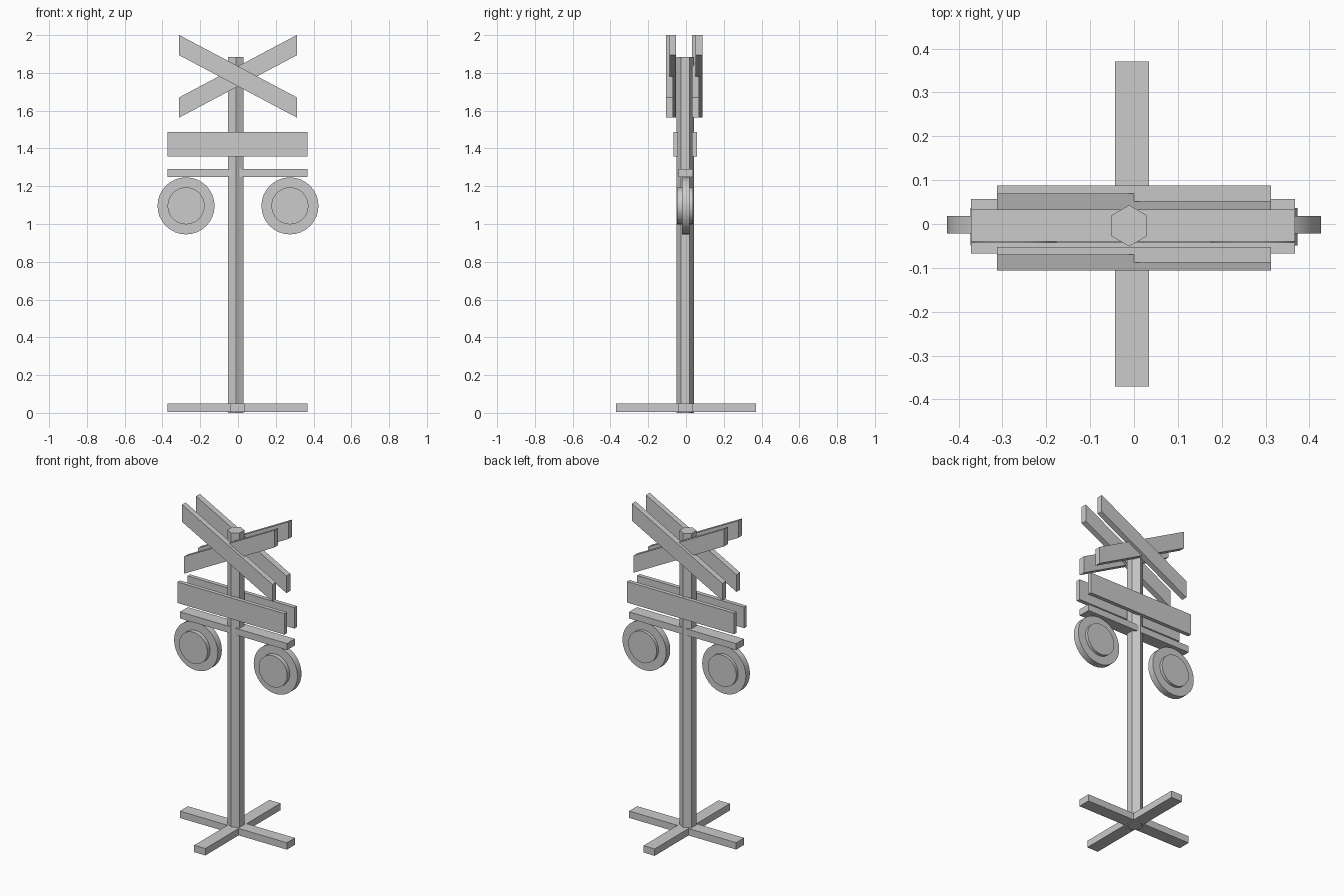
import bpy, bmesh, math
from mathutils import Matrix

if "Cube" in bpy.data.objects:
    bpy.data.objects.remove(bpy.data.objects["Cube"])


def finish(name, bm):
    bmesh.ops.recalc_face_normals(bm, faces=bm.faces)
    mesh = bpy.data.meshes.new(name)
    bm.to_mesh(mesh)
    bm.free()
    ob = bpy.data.objects.new(name, mesh)
    bpy.context.collection.objects.link(ob)
    bpy.ops.object.select_all(action='DESELECT')
    ob.select_set(True)
    bpy.context.view_layer.objects.active = ob
    bpy.ops.object.shade_smooth_by_angle(angle=math.radians(35))
    return ob


def box(name, lo, hi):
    bm = bmesh.new()
    bmesh.ops.create_cube(bm, size=1)
    for v in bm.verts:
        v.co = [(a + b) / 2 + c * (b - a) for a, b, c in zip(lo, hi, v.co)]
    return finish(name, bm)


def cylinder(name, radius, depth, sides, matrix):
    bm = bmesh.new()
    bmesh.ops.create_cone(bm, cap_ends=True, segments=sides, radius1=radius,
                          radius2=radius, depth=depth, matrix=matrix)
    return finish(name, bm)


def slanted_board(name, slope, y0, y1):
    # sheared plank: vertical ends, parallel sloping edges
    ob = box(name, (-0.312, y0, -0.0535), (0.312, y1, 0.0535))
    for v in ob.data.vertices:
        v.co.z += 1.782 + slope * v.co.x
    return ob


# hexagonal pole with corners facing front and back
pole = cylinder("pole", 0.047, 1.885, 6, Matrix.Translation((-0.011, -0.004, 0.9425))
                @ Matrix.Rotation(math.radians(30), 4, 'Z') @ Matrix.Rotation(math.radians(0), 4, 'Z'))
ys = [v.co.y for v in pole.data.vertices]
xs = [v.co.x for v in pole.data.vertices]
if max(xs) - min(xs) > max(ys) - min(ys):
    pole.data.transform(Matrix.Translation((-0.011, -0.004, 0))
                        @ Matrix.Rotation(math.radians(30), 4, 'Z')
                        @ Matrix.Translation((0.011, 0.004, 0)))

# crossed feet
box("base_bar_side", (-0.372, -0.042, 0.006), (0.367, 0.037, 0.049))
box("base_bar_front", (-0.043, -0.37, 0.006), (0.034, 0.37, 0.049))

# arm that carries the lamps
box("lamp_arm", (-0.372, -0.04, 1.25), (0.367, 0.037, 1.291))

# flat sign panels, front and back
box("sign_panel_front", (-0.372, -0.067, 1.357), (0.367, -0.042, 1.488))
box("sign_panel_back", (-0.372, 0.032, 1.357), (0.367, 0.057, 1.488))

# crossed boards, front and back pairs
SLOPE = 0.53
slanted_board("cross_board_front_outer", -SLOPE, -0.106, -0.07)
slanted_board("cross_board_front_inner", SLOPE, -0.088, -0.052)
slanted_board("cross_board_back_inner", -SLOPE, 0.032, 0.07)
slanted_board("cross_board_back_outer", SLOPE, 0.051, 0.088)

# lamps: backing disc with a thicker lens through the middle
for side, x in (("left", -0.275), ("right", 0.275)):
    place = Matrix.Translation((x, -0.002, 1.096)) @ Matrix.Rotation(math.pi / 2, 4, 'X')
    cylinder(f"lamp_disc_{side}", 0.151, 0.04, 32, place)
    place = Matrix.Translation((x, -0.006, 1.096)) @ Matrix.Rotation(math.pi / 2, 4, 'X')
    cylinder(f"lamp_lens_{side}", 0.098, 0.085, 32, place)
